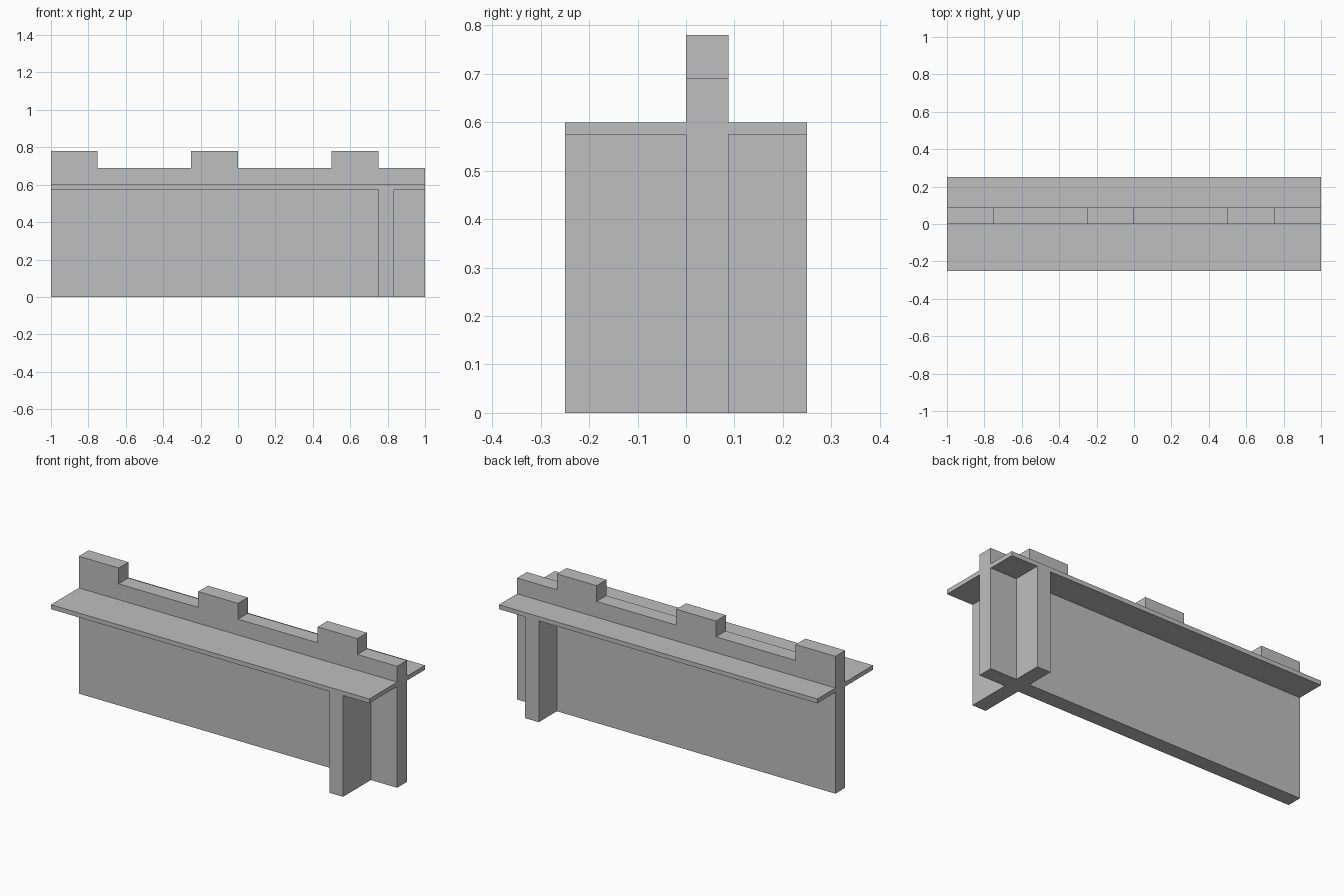
import bpy
import bmesh

if "Cube" in bpy.data.objects:
    bpy.data.objects.remove(bpy.data.objects["Cube"])

stone = bpy.data.materials.new("grey_stone")
stone.diffuse_color = (0.52, 0.52, 0.52, 1)
stone.use_nodes = True
stone.node_tree.nodes["Principled BSDF"].inputs["Base Color"].default_value = stone.diffuse_color

# Key sizes
BACK = 0.0875                  # wall runs from y = 0 to y = BACK
DEPTH = 0.25                   # half depth of walkway and buttress
DECK_LOW, DECK_TOP = 0.575, 0.6
PARAPET, MERLON_TOP = 0.69, 0.78


def extrude(name, outline, direction):
    """Make a solid from an outline pushed along a direction."""
    mesh = bpy.data.meshes.new(name)
    bm = bmesh.new()
    face = bm.faces.new([bm.verts.new(p) for p in outline])
    result = bmesh.ops.extrude_face_region(bm, geom=[face])
    moved = [g for g in result["geom"] if isinstance(g, bmesh.types.BMVert)]
    bmesh.ops.translate(bm, verts=moved, vec=direction)
    bmesh.ops.recalc_face_normals(bm, faces=bm.faces)
    bm.to_mesh(mesh)
    bm.free()
    mesh.materials.append(stone)
    obj = bpy.data.objects.new(name, mesh)
    bpy.context.collection.objects.link(obj)
    return obj


def block(name, x, y, z):
    """Box between the given ranges."""
    base = [(x[0], y[0], z[0]), (x[1], y[0], z[0]),
            (x[1], y[1], z[0]), (x[0], y[1], z[0])]
    return extrude(name, base, (0, 0, z[1] - z[0]))


# Crenellated wall: stepped silhouette with three merlons
skyline = [(-1, 0), (-1, MERLON_TOP), (-0.75, MERLON_TOP), (-0.75, PARAPET)]
for left, right in [(-0.25, 0.0), (0.5, 0.75)]:
    skyline += [(left, PARAPET), (left, MERLON_TOP),
                (right, MERLON_TOP), (right, PARAPET)]
skyline += [(1, PARAPET), (1, 0)]
extrude("battlement_wall", [(x, 0, z) for x, z in skyline], (0, BACK, 0))

# Walkway ledge and cross wall on both sides of the main wall
for side, y in [("front", (-DEPTH, 0)), ("back", (BACK, DEPTH))]:
    block(side + "_walkway", (-1, 1), y, (DECK_LOW, DECK_TOP))
    block(side + "_cross_wall", (0.75, 0.835), y, (0, DECK_LOW))
